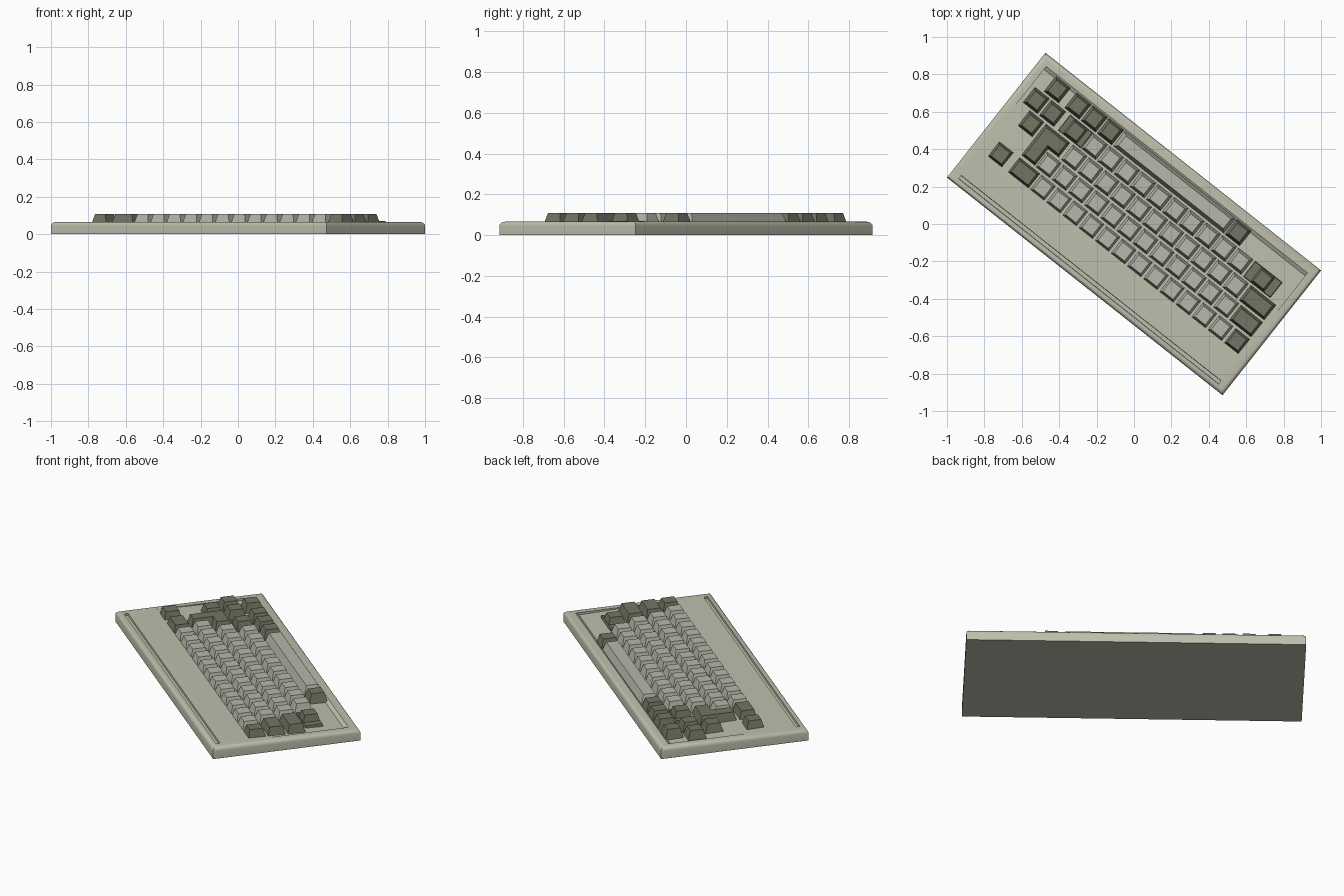
import bpy, bmesh, math
from mathutils import Matrix

if "Cube" in bpy.data.objects:
    bpy.data.objects.remove(bpy.data.objects["Cube"])

# The keyboard is laid out along local u (long) and v (short), then turned to its resting angle
TURN = Matrix.Rotation(math.radians(-38.3), 4, 'Z')
L, W, TOP = 1.878, 0.85, 0.066
KEY_LOW, KEY_TOP = 0.042, 0.109
PITCH = 0.11
KW, KD = 0.106, 0.11
ROWS = [-0.150, -0.036, 0.079, 0.194, 0.310]


def material(name, rgb):
    m = bpy.data.materials.new(name)
    m.diffuse_color = (*rgb, 1)
    m.use_nodes = True
    m.node_tree.nodes["Principled BSDF"].inputs["Base Color"].default_value = m.diffuse_color
    return m


CASE = material("case beige", (0.52, 0.52, 0.42))
LIGHT = material("light key grey", (0.48, 0.475, 0.41))
DARK = material("dark key olive", (0.175, 0.175, 0.125))


def finish(bm, name, mat):
    bmesh.ops.recalc_face_normals(bm, faces=bm.faces)
    bm.transform(TURN)
    me = bpy.data.meshes.new(name)
    bm.to_mesh(me)
    bm.free()
    me.materials.append(mat)
    ob = bpy.data.objects.new(name, me)
    bpy.context.collection.objects.link(ob)
    return ob


def loft(bm, low, high, z0, z1):
    """Solid between two outlines with the same number of points."""
    a = [bm.verts.new((x, y, z0)) for x, y in low]
    b = [bm.verts.new((x, y, z1)) for x, y in high]
    n = len(a)
    bm.faces.new(a[::-1])
    bm.faces.new(b)
    for i in range(n):
        j = (i + 1) % n
        bm.faces.new((a[i], a[j], b[j], b[i]))


def rect(u, v, w, d):
    return [(u - w/2, v - d/2), (u + w/2, v - d/2), (u + w/2, v + d/2), (u - w/2, v + d/2)]


def key(bm, u, v, w=KW, d=KD, inset=0.036):
    loft(bm, rect(u, v, w, d), rect(u, v, w - inset, d - inset), KEY_LOW, KEY_TOP)


def stepped_key(bm, u, v, w):
    loft(bm, rect(u, v, w, KD), rect(u, v, w - 0.012, KD - 0.012), KEY_LOW, 0.07)
    key(bm, u, v)


# Case: slab with rounded upper edges
bm = bmesh.new()
loft(bm, rect(0, 0, L, W), rect(0, 0, L, W), 0, TOP)
edges = [e for e in bm.edges if all(v.co.z > 0.01 for v in e.verts)]
bmesh.ops.bevel(bm, geom=edges, offset=0.022, segments=4, profile=0.5, affect='EDGES')
case = finish(bm, "case", CASE)


def carve(profile, half_len, name):
    """Cut a (v, z) profile, extruded along u, out of the case."""
    bm = bmesh.new()
    a = [bm.verts.new((-half_len, v, z)) for v, z in profile]
    b = [bm.verts.new((half_len, v, z)) for v, z in profile]
    n = len(a)
    bm.faces.new(a)
    bm.faces.new(b[::-1])
    for i in range(n):
        bm.faces.new((a[i], a[(i+1) % n], b[(i+1) % n], b[i]))
    cutter = finish(bm, name, CASE)
    cutter.hide_render = True
    mod = case.modifiers.new(name, 'BOOLEAN')
    mod.operation = 'DIFFERENCE'
    mod.solver = 'EXACT'
    mod.object = cutter
    bpy.context.view_layer.objects.active = case
    bpy.ops.object.modifier_apply(modifier=name)
    bpy.data.objects.remove(cutter)


# Shallow sloping key well, and the long groove behind the keys
carve([(-0.21, TOP), (0.35, TOP - 0.014), (0.37, TOP), (0.37, 0.1), (-0.21, 0.1)], 0.89, "well_cutter")
carve([(-0.39, TOP - 0.012), (-0.37, TOP - 0.012), (-0.365, 0.1), (-0.395, 0.1)], 0.885, "groove_cutter")
bpy.ops.object.select_all(action='DESELECT')
case.select_set(True)
bpy.context.view_layer.objects.active = case
bpy.ops.object.shade_smooth_by_angle(angle=math.radians(30))

# Light character keys: first key position and count per row
bm = bmesh.new()
for v, (start, count) in zip(ROWS, [(0.708, 12), (0.656, 12), (0.630, 11), (0.568, 10)]):
    for i in range(count):
        key(bm, start - i * PITCH, v)
finish(bm, "character_keys", LIGHT)

# Space bar
bm = bmesh.new()
key(bm, 0.032, ROWS[4], 0.76, KD, 0.044)
finish(bm, "space_bar", LIGHT)

# Dark single keys, and wide ones as (u, row, width)
bm = bmesh.new()
for u, r in [(0.820, 0), (-0.790, 0), (-0.764, 2), (-0.708, 3), (-0.819, 3),
             (0.466, 4), (-0.405, 4), (-0.515, 4), (-0.626, 4), (-0.767, 4)]:
    key(bm, u, ROWS[r])
for u, r, w in [(-0.631, 0, 0.150), (0.792, 1, 0.158), (0.779, 2, 0.180)]:
    key(bm, u, ROWS[r], w)
finish(bm, "function_keys", DARK)

# Stepped shift keys
bm = bmesh.new()
stepped_key(bm, 0.724, ROWS[3], 0.19)
stepped_key(bm, -0.552, ROWS[3], 0.16)
finish(bm, "shift_keys", DARK)


# L-shaped enter key spanning two rows
def ell(i):
    u0, u1, u2 = -0.705 + i, -0.605 - i, -0.533 - i
    v0, v1, v2 = -0.088 + i, 0.026 + i, 0.132 - i
    return [(u0, v0), (u1, v0), (u1, v1), (u2, v1), (u2, v2), (u0, v2)]


bm = bmesh.new()
loft(bm, ell(0), ell(0.018), KEY_LOW, KEY_TOP)
finish(bm, "enter_key", DARK)
